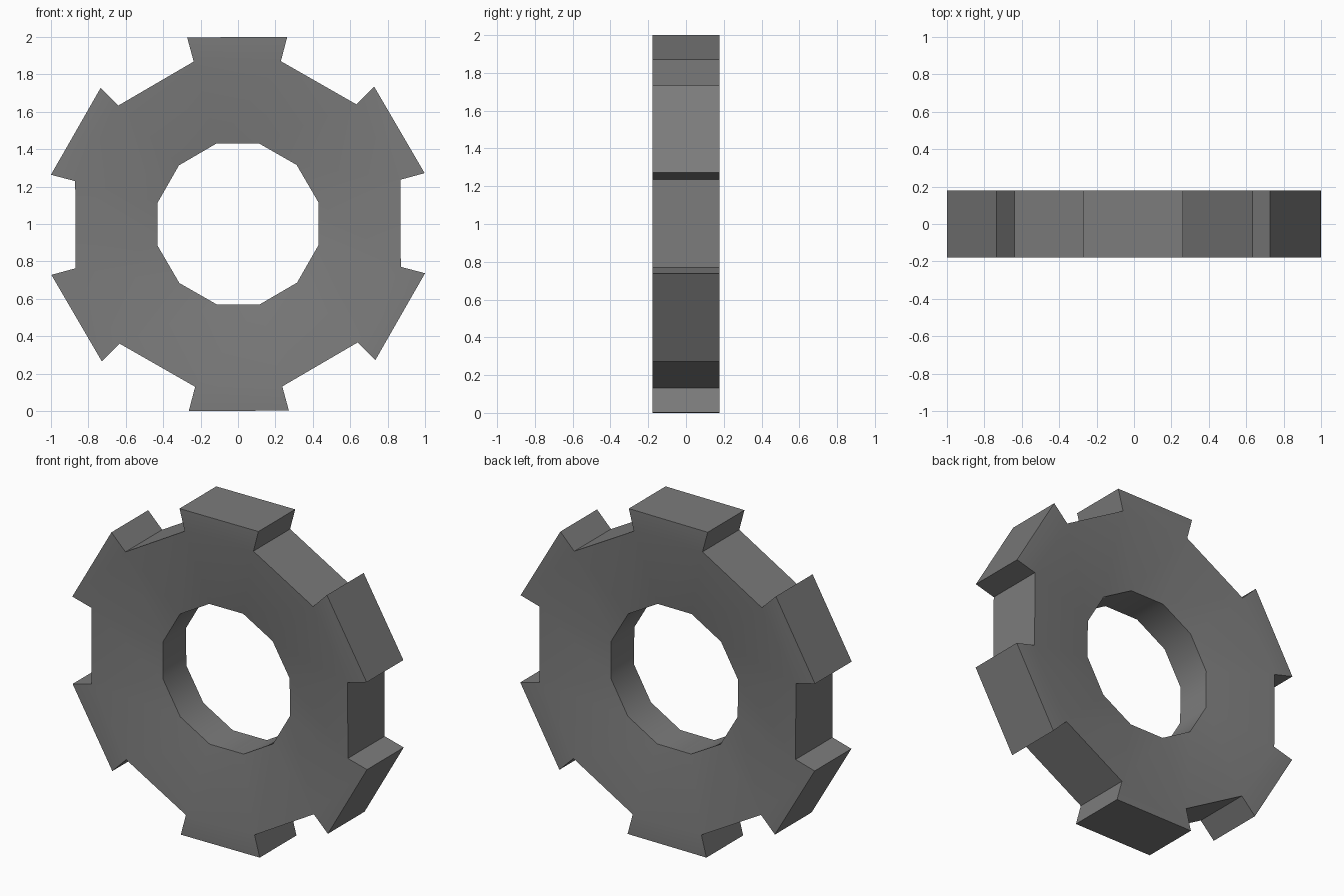
import bpy
import bmesh
from math import cos, sin, radians
from mathutils import Vector

TEETH = 6
SECTORS = TEETH * 2
TURN = 15.25
BORE, ROOT, TIP = 0.445, 0.9, 1.0341
RIM_HALF, BORE_HALF = 0.178, 0.112
CENTRE = Vector((0, 0, 1))

cube = bpy.data.objects.get("Cube")
if cube:
    bpy.data.objects.remove(cube, do_unlink=True)

steel = bpy.data.materials.new("dark grey steel")
steel.use_nodes = True
grey = (0.2, 0.2, 0.2, 1)
steel.diffuse_color = grey
steel.node_tree.nodes["Principled BSDF"].inputs["Base Color"].default_value = grey

bm = bmesh.new()


def ring(radius, y):
    """Twelve points round the axle."""
    angles = [radians(360 / SECTORS * i + TURN) for i in range(SECTORS)]
    return [bm.verts.new(CENTRE + Vector((radius * cos(a), y, radius * sin(a)))) for a in angles]


# Wheel body: both sides dish inwards from the rim to the thinner bore
loops = [ring(ROOT, -RIM_HALF), ring(BORE, -BORE_HALF),
         ring(BORE, BORE_HALF), ring(ROOT, RIM_HALF)]
rim = []
for k, loop in enumerate(loops):
    following = loops[(k + 1) % len(loops)]
    for i in range(SECTORS):
        j = (i + 1) % SECTORS
        face = bm.faces.new((loop[i], loop[j], following[j], following[i]))
        if k == len(loops) - 1:
            rim.append(face)
bmesh.ops.recalc_face_normals(bm, faces=bm.faces)

# Teeth: every other rim face pushed outwards from the axle
teeth = bmesh.ops.extrude_discrete_faces(bm, faces=rim[::2])["faces"]
for face in teeth:
    for v in face.verts:
        v.co.x *= TIP / ROOT
        v.co.z = CENTRE.z + (v.co.z - CENTRE.z) * TIP / ROOT
bmesh.ops.remove_doubles(bm, verts=bm.verts, dist=0.0001)
bmesh.ops.recalc_face_normals(bm, faces=bm.faces)

mesh = bpy.data.meshes.new("gear_wheel")
bm.to_mesh(mesh)
bm.free()
mesh.materials.append(steel)
gear = bpy.data.objects.new("gear_wheel", mesh)
bpy.context.collection.objects.link(gear)

# Rounded shading in the bore and on the dished sides, crisp edges elsewhere
bpy.ops.object.select_all(action="DESELECT")
gear.select_set(True)
bpy.context.view_layer.objects.active = gear
bpy.ops.object.shade_smooth_by_angle(angle=radians(35))
